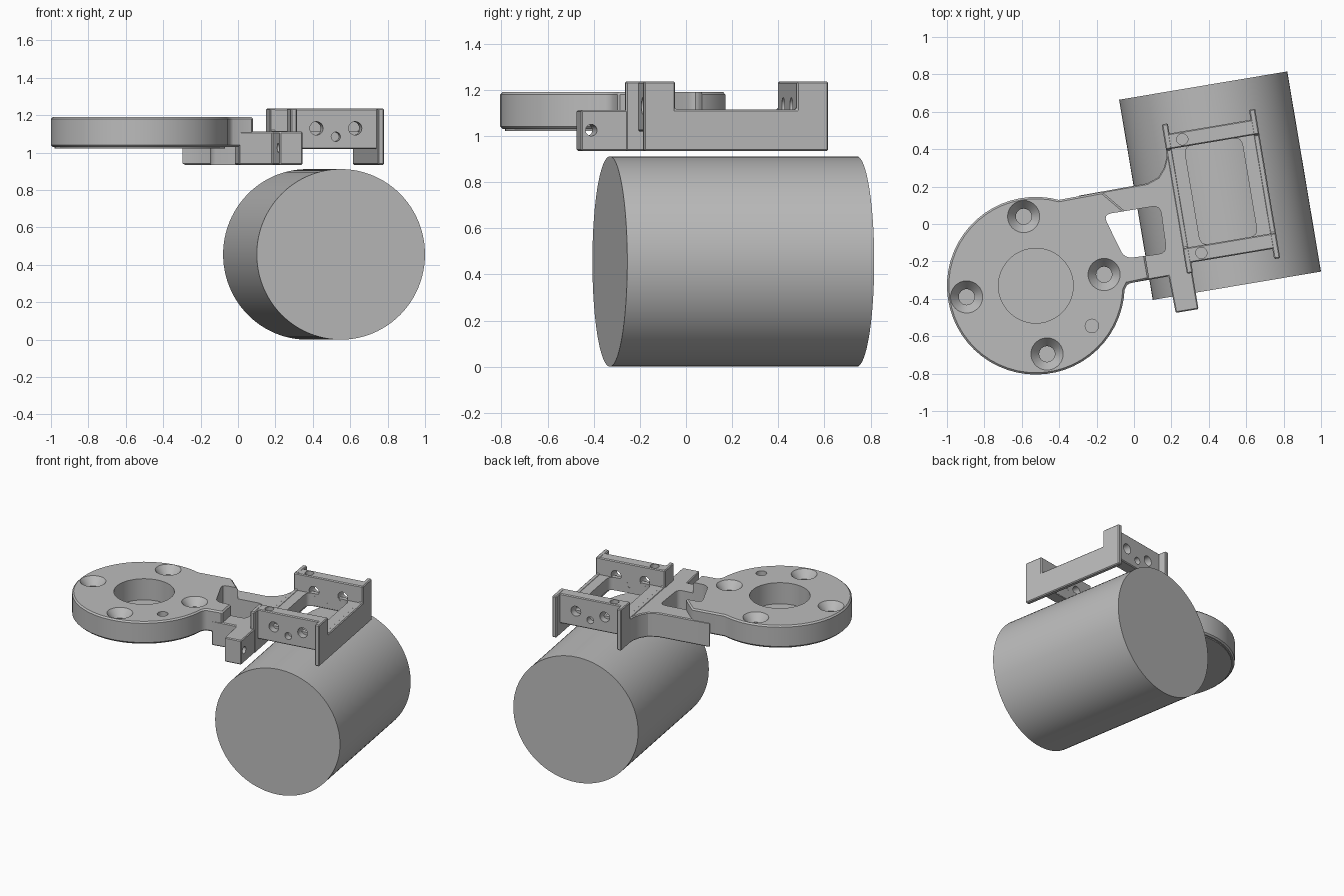
import bpy, bmesh
from math import sin, cos, pi, radians
from mathutils import Matrix, Vector

if "Cube" in bpy.data.objects:
    bpy.data.objects.remove(bpy.data.objects["Cube"])

grey = bpy.data.materials.new("plain grey")
grey.use_nodes = True
grey.diffuse_color = (0.5, 0.5, 0.5, 1)
grey.node_tree.nodes["Principled BSDF"].inputs["Base Color"].default_value = (0.5, 0.5, 0.5, 1)

TURN = Matrix.Rotation(radians(9.55), 4, "Z")
MOTOR = Matrix.Translation((0.46, 0.205, 0)) @ TURN           # frame of the cylinder
BRACKET = MOTOR @ Matrix.Translation((0, -0.03, 0))           # frame of the bracket
SIDEWAYS = Matrix(((0, 0, 1, 0), (1, 0, 0, 0), (0, 1, 0, 0), (0, 0, 0, 1)))
HUB = Vector((-0.525, -0.33))


def add(name, bm, matrix=Matrix(), bevel=0.0):
    """Turn a bmesh into a finished object."""
    bmesh.ops.recalc_face_normals(bm, faces=bm.faces)
    if bevel:
        edges = [e for e in bm.edges if e.calc_face_angle(0) > radians(35)]
        bmesh.ops.bevel(bm, geom=edges, offset=bevel, segments=1, affect="EDGES")
    bmesh.ops.transform(bm, matrix=matrix, verts=bm.verts)
    mesh = bpy.data.meshes.new(name)
    bm.to_mesh(mesh)
    bm.free()
    mesh.materials.append(grey)
    obj = bpy.data.objects.new(name, mesh)
    bpy.context.scene.collection.objects.link(obj)
    return obj


def prism(name, outline, low, high, matrix=Matrix(), bevel=0.006):
    bm = bmesh.new()
    base = bm.faces.new([bm.verts.new((p[0], p[1], low)) for p in outline])
    top = bmesh.ops.extrude_face_region(bm, geom=[base])["geom"]
    verts = [v for v in top if isinstance(v, bmesh.types.BMVert)]
    bmesh.ops.translate(bm, vec=(0, 0, high - low), verts=verts)
    return add(name, bm, matrix, bevel)


def box(name, x0, x1, y0, y1, z0, z1, matrix=BRACKET, bevel=0.006):
    return prism(name, [(x0, y0), (x1, y0), (x1, y1), (x0, y1)], z0, z1, matrix, bevel)


def rod(name, matrix, r_low, r_high, length, sides=32):
    bm = bmesh.new()
    bmesh.ops.create_cone(bm, cap_ends=True, segments=sides, radius1=r_low,
                          radius2=r_high, depth=length)
    return add(name, bm, matrix)


def arc(centre, radius, start, end, count):
    angles = [radians(start + (end - start) * i / count) for i in range(count + 1)]
    return [(centre[0] + radius * cos(a), centre[1] + radius * sin(a)) for a in angles]


def rounded(corners, radius):
    """Round every corner of a polygon with a short curve."""
    pts = []
    for i, c in enumerate(corners):
        c = Vector(c)
        a = c + (Vector(corners[i - 1]) - c).normalized() * radius
        b = c + (Vector(corners[(i + 1) % len(corners)]) - c).normalized() * radius
        for t in (0, 0.25, 0.5, 0.75, 1):
            pts.append(a * (1 - t) ** 2 + c * 2 * t * (1 - t) + b * t * t)
    return pts


def cut(obj, *cutters):
    for c in cutters:
        c.hide_render = True
        mod = obj.modifiers.new("cut", "BOOLEAN")
        mod.operation, mod.solver, mod.object = "DIFFERENCE", "EXACT", c
        bpy.context.view_layer.update()
        done = obj.evaluated_get(bpy.context.evaluated_depsgraph_get())
        mesh = bpy.data.meshes.new_from_object(done)
        obj.modifiers.clear()
        obj.data = mesh
        bpy.data.objects.remove(c)


def at(x, y, z):
    return Matrix.Translation((x, y, z))


# Motor body
rod("motor_body", MOTOR @ at(0, 0, 0.456) @ Matrix.Rotation(pi / 2, 4, "X"),
    0.456, 0.456, 1.085, 96)

# Round flange with its short arm stub
stub = [(-0.05, -0.35), (-0.035, -0.32), (0.082, -0.295), (0.06, -0.165),
        (-0.05, 0.07), (-0.17, 0.172)]
flange = prism("flange", stub + arc(HUB, 0.475, 75, 352, 44), 1.03, 1.19, bevel=0.01)
cut(flange, rod("bore", at(HUB.x, HUB.y, 1.11), 0.2, 0.2, 0.3, 48),
    rod("bore_chamfer", at(HUB.x, HUB.y, 1.19), 0.19, 0.21, 0.02, 48),
    rod("pin_hole", at(-0.225, -0.545, 1.11), 0.036, 0.036, 0.3))
for x, y in ((-0.59, 0.04), (-0.16, -0.27), (-0.895, -0.39), (-0.465, -0.695)):
    cut(flange, rod("screw_hole", at(x, y, 1.11), 0.042, 0.042, 0.3),
        rod("countersink", at(x, y, 1.165), 0.042, 0.09, 0.06))
prism("flange_base", arc(HUB, 0.455, 0, 352.5, 47), 1.022, 1.036, bevel=0)

# Lower arm with the clamp tab, curved around the flange
arm = prism("lower_arm", [(0.185, -0.28), (0.223, -0.475), (0.345, -0.455), (0.308, -0.235),
                          (0.19, 0.48), (0.172, 0.4), (0.172, 0.35), (0.16, 0.3),
                          (0.13, 0.25), (0.07, 0.217)] + arc(HUB, 0.53, 65, 2, 14),
            0.935, 1.112)
cut(arm, rod("tab_hole", at(0.28, -0.42, 1.025) @ TURN @ Matrix.Rotation(pi / 2, 4, "Y"),
             0.025, 0.025, 0.3))
for part in (flange, arm):
    cut(part, prism("arm_window", rounded([(-0.165, 0.05), (-0.05, -0.185), (0.175, -0.155),
                                           (0.14, 0.1)], 0.045), 0.8, 1.3, bevel=0))

# Bracket floor with a rounded window
floor = box("bracket_floor", -0.235, 0.235, -0.3, 0.3, 1.02, 1.113, bevel=0)
w, d = 0.155, 0.268
cut(floor, prism("floor_window", rounded([(-w, -d), (w, -d), (w, d), (-w, d)], 0.045),
                 0.9, 1.3, BRACKET, 0))

# Bracket side plates, raised at both ends
side = [(-0.405, 0.935), (0.405, 0.935), (0.405, 1.236), (0.267, 1.236),
        (0.267, 1.115), (-0.267, 1.115), (-0.267, 1.236), (-0.405, 1.236)]
for name, u in (("left_side_plate", 0.22), ("right_side_plate", -0.253)):
    prism(name, side, u, u + 0.033, BRACKET @ SIDEWAYS)

# Bracket end walls with screw holes
for name, s in (("front_wall", -1), ("back_wall", 1)):
    v = sorted((s * 0.267, s * 0.35))
    wall = box(name, -0.235, 0.235, v[0], v[1], 1.02, 1.235)
    for u, z, r in ((-0.105, 1.13, 0.036), (0, 1.085, 0.025), (0.105, 1.13, 0.036)):
        cut(wall, rod("wall_hole", BRACKET @ at(u, s * 0.31, z) @
                      Matrix.Rotation(pi / 2, 4, "X"), r, r, 0.2, 24))
    cut(wall, rod("top_hole", BRACKET @ at(-0.158, s * 0.308, 1.235), 0.03, 0.03, 0.12, 24))

# Smooth the round surfaces and keep the edges sharp
for obj in bpy.context.scene.objects:
    if obj.type == "MESH":
        obj.data.shade_smooth()
        obj.data.set_sharp_from_angle(angle=radians(30))
